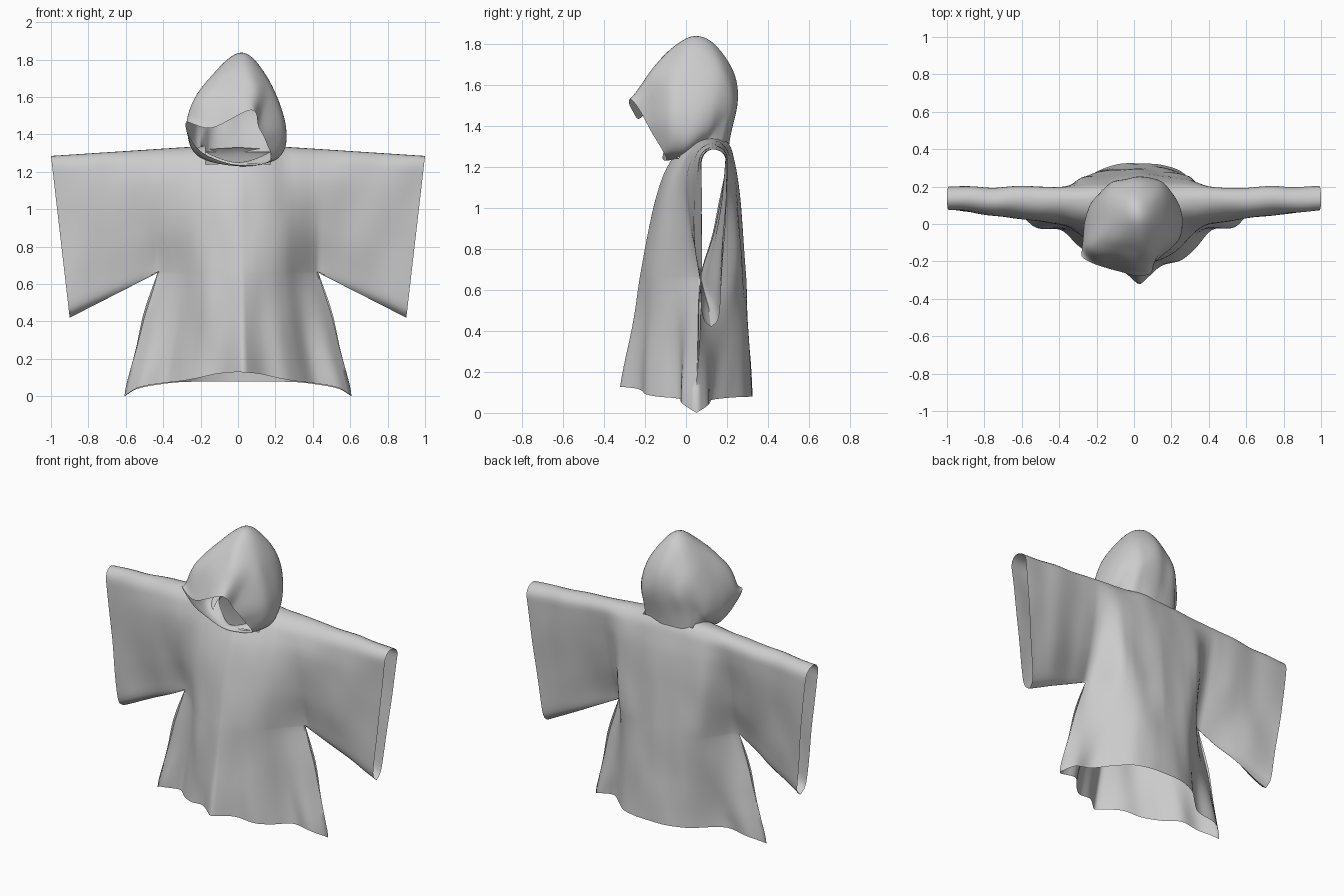
import bpy, bmesh, math
from mathutils import Vector, noise

if "Cube" in bpy.data.objects:
    bpy.data.objects.remove(bpy.data.objects["Cube"])


def cubic(p0, p1, p2, p3, t):
    return 0.5 * (2 * p1 + (p2 - p0) * t + (2 * p0 - 5 * p1 + 4 * p2 - p3) * t * t
                  + (3 * p1 - p0 - 3 * p2 + p3) * t ** 3)


def table(knots, vals, v):
    """Smooth (Hermite) interpolation of vals over uneven knots."""
    n = len(knots)
    v = min(max(v, knots[0]), knots[-1])
    i = max(j for j in range(n - 1) if knots[j] <= v)
    h = knots[i + 1] - knots[i]
    t = (v - knots[i]) / h

    def slope(j):
        a, b = max(j - 1, 0), min(j + 1, n - 1)
        return (vals[b] - vals[a]) / (knots[b] - knots[a])
    return ((2 * t**3 - 3 * t**2 + 1) * vals[i] + (t**3 - 2 * t**2 + t) * h * slope(i)
            + (3 * t**2 - 2 * t**3) * vals[i + 1] + (t**3 - t**2) * h * slope(i + 1))


def lerp(a, b, t):
    return a + (b - a) * t


def add_grid(bm, rows, cyclic=False):
    vs = [[bm.verts.new(p) for p in r] for r in rows]
    n = len(rows[0])
    for a, b in zip(vs, vs[1:]):
        for i in range(n if cyclic else n - 1):
            j = (i + 1) % n
            bm.faces.new((a[i], a[j], b[j], b[i]))


def finish(bm, name, amp, freq):
    bmesh.ops.remove_doubles(bm, verts=bm.verts, dist=0.0008)
    bmesh.ops.recalc_face_normals(bm, faces=bm.faces)
    # soft cloth wrinkles
    for v in bm.verts:
        v.co.y += amp * noise.noise(Vector((v.co.x * freq, v.co.y * freq, v.co.z * freq * 0.5)))
    for f in bm.faces:
        f.smooth = True
    me = bpy.data.meshes.new(name)
    bm.to_mesh(me)
    bm.free()
    ob = bpy.data.objects.new(name, me)
    bpy.context.collection.objects.link(ob)
    return ob


# cloth depth across the half width (S) at several heights (Z)
S = [0, .2, .4, .55, .7, .9, 1]
Z = [.08, .66, .9, 1.15, 1.3]
FRONT = [[-.33, -.235, -.19, -.12, -.03, -.02, .05],
         [-.225, -.20, -.17, -.12, -.05, .035, .07],
         [-.185, -.17, -.14, -.105, -.06, 0, .02],
         [-.115, -.10, -.075, -.045, -.02, .005, .01],
         [-.03, -.02, 0, .02, .03, .045, .05]]
BACK = [[.325, .32, .28, .20, .12, .11, .05],
        [.29, .285, .28, .265, .225, .09, .07],
        [.275, .27, .265, .26, .24, .15, .135],
        [.25, .25, .245, .24, .23, .20, .19],
        [.215, .215, .21, .205, .20, .20, .20]]
HEM_F = [.13, .12, .095, .08, .07, .045, 0]
HEM_B = [.08, .08, .078, .075, .065, .04, 0]
ARM_X, ARM_Z, LOW, UP = .43, .66, 16, 28


def depth(tab, s, z):
    s = abs(s - .05 * (1 - s * s))
    return table(Z, [table(S, r, s) for r in tab], z)


def width(z, s):
    if z >= ARM_Z:
        return ARM_X
    seam = table([0, .05, .25, .45, ARM_Z], [.607, .6, .547, .503, ARM_X], z)
    return lerp(ARM_X + .177 * (1 - z / ARM_Z) ** 1.7, seam, s ** 4)


def top(x):
    return 1.35 - .065 * abs(x)


def round_top(y, z, zt):
    q = min(1, max(0, (zt - z) / .07))
    return .13 + (y - .13) * math.sqrt(1 - (1 - q) ** 2)


def ease(i):
    return (1 - math.cos(math.pi * i / UP)) / 2


# robe: front and back sheets of the body plus both sleeves
bm = bmesh.new()
for tab, hem, cuff in ((FRONT, HEM_F, [.125, .09, .075, .075, .075]),
                       (BACK, HEM_B, [.125, .155, .17, .19, .2])):
    rows = []
    for i in range(LOW + UP + 1):
        row = []
        for j in range(65):
            s = j / 32 - 1
            if i < LOW:
                z = lerp(table(S, hem, abs(s)), ARM_Z, i / LOW)
            else:
                z = lerp(ARM_Z, top(s * ARM_X), ease(i - LOW))
            x = s * width(z, s)
            y = depth(tab, s, z)
            if i >= LOW:
                y = round_top(y, z, top(x))
            row.append((x, y, z))
        rows.append(row)
    add_grid(bm, rows)
    for side in (-1, 1):
        rows = []
        for i in range(UP + 1):
            b = ease(i)
            edge = depth(tab, 1, lerp(ARM_Z, top(ARM_X), b))
            c = table([0, .03, .1, .5, 1], cuff, b)
            row = []
            for j in range(25):
                a = j / 24
                xt = lerp(ARM_X, 1, a)
                x = lerp(lerp(ARM_X, .9, a), xt, b)
                z = lerp(ARM_Z - .24 * a, top(xt), b)
                row.append((side * x, round_top(lerp(edge, c, a), z, top(xt)), z))
            rows.append(row)
        add_grid(bm, rows)
# neck opening
hole = []
for f in bm.faces:
    c = f.calc_center_median()
    if abs(c.x) < .17 and c.z > (1.25 if c.y < .13 else 1.325):
        hole.append(f)
bmesh.ops.delete(bm, geom=hole, context='FACES')
finish(bm, "robe_body_and_sleeves", .012, 6)

# hood: bent tube running from the face opening over the crown to the neck
RINGS = [
    [(0, -.11, 1.235), (-.2, -.12, 1.31), (-.28, -.18, 1.46), (-.14, -.24, 1.435),
     (.07, -.275, 1.53), (.11, -.2, 1.44), (.15, -.15, 1.36), (.17, -.1, 1.26)],
    [(0, -.1, 1.23), (-.21, -.07, 1.29), (-.275, -.1, 1.45), (-.2, -.14, 1.61),
     (.04, -.16, 1.685), (.17, -.1, 1.62), (.24, -.08, 1.42), (.2, -.06, 1.27)],
    [(0, -.085, 1.235), (-.22, 0, 1.29), (-.26, .01, 1.46), (-.15, .02, 1.7),
     (.02, .03, 1.835), (.16, .03, 1.7), (.255, .02, 1.45), (.22, 0, 1.28)],
    [(0, -.075, 1.24), (-.2, .06, 1.31), (-.22, .13, 1.46), (-.13, .17, 1.66),
     (.02, .18, 1.765), (.15, .17, 1.66), (.23, .13, 1.46), (.2, .06, 1.31)],
    [(0, -.07, 1.25), (-.19, .08, 1.32), (-.17, .17, 1.42), (-.1, .235, 1.51),
     (.02, .25, 1.56), (.12, .24, 1.51), (.18, .18, 1.42), (.19, .08, 1.32)],
    [(0, -.065, 1.25), (-.18, .07, 1.305), (-.16, .17, 1.305), (-.08, .2, 1.305),
     (.02, .21, 1.305), (.1, .2, 1.305), (.17, .17, 1.305), (.18, .07, 1.305)],
]


def smooth_ring(pts, steps=10):
    p = [Vector(q) for q in pts]
    n = len(p)
    return [cubic(p[i - 1], p[i], p[(i + 1) % n], p[(i + 2) % n], k / steps)
            for i in range(n) for k in range(steps)]


loops = [smooth_ring(r) for r in RINGS]
loops = [[2 * a - b for a, b in zip(loops[0], loops[1])]] + loops + [loops[-1]]
rows = []
for k in range(1, len(loops) - 2):
    for t in range(8):
        rows.append([cubic(*q, t / 8) for q in zip(*loops[k - 1:k + 3])])
rows.append(loops[-1])
bm = bmesh.new()
add_grid(bm, rows, cyclic=True)
finish(bm, "hood", .018, 8)
